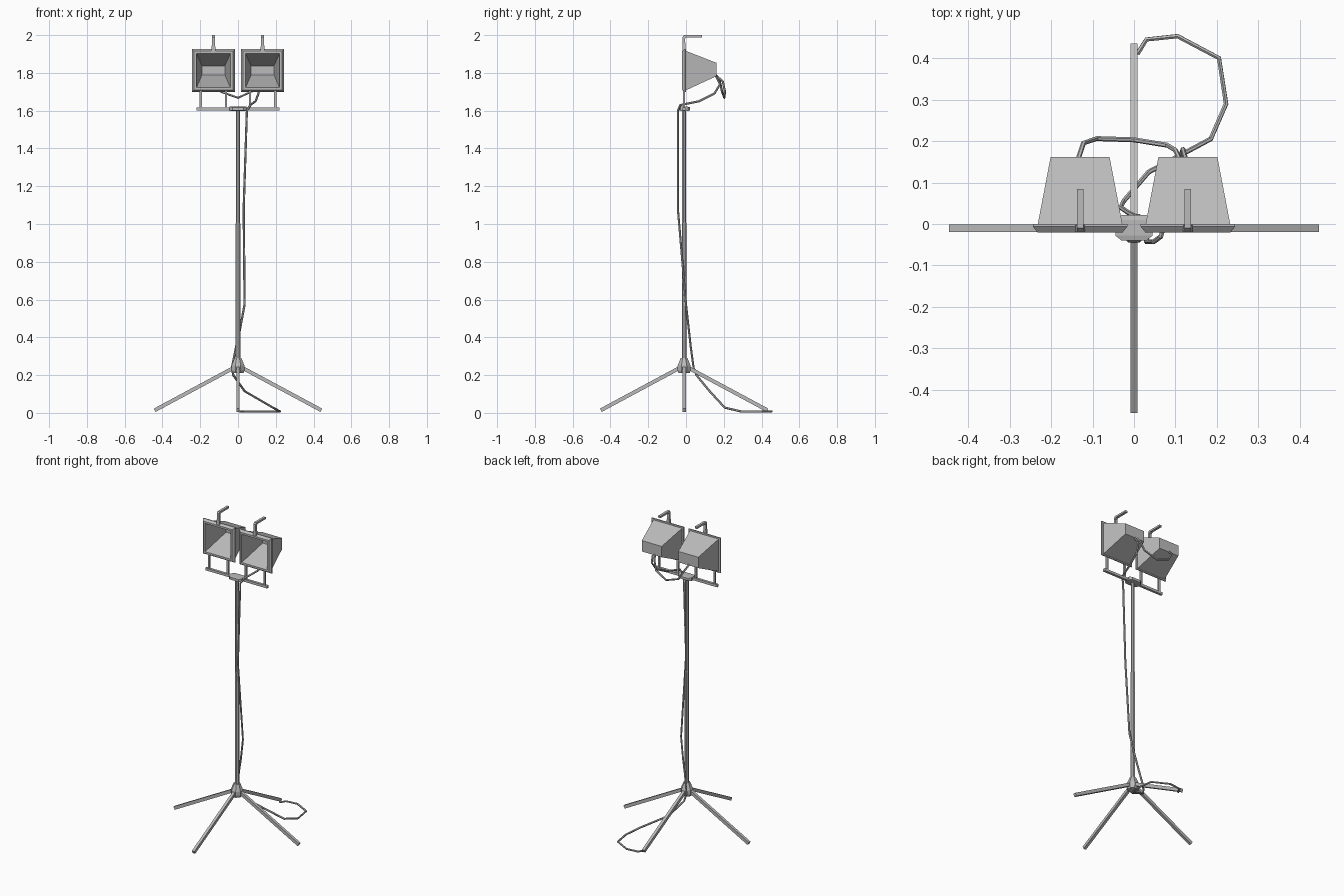
import bpy, bmesh, math
from mathutils import Vector

cube = bpy.data.objects.get("Cube")
if cube:
    bpy.data.objects.remove(cube, do_unlink=True)

AXIS = -0.01  # y of the stand's centre line


def material(name, value):
    m = bpy.data.materials.new(name)
    m.use_nodes = True
    colour = (value, value, value, 1)
    m.diffuse_color = colour
    m.node_tree.nodes["Principled BSDF"].inputs["Base Color"].default_value = colour
    return m


GREY = material("plain grey", 0.5)


def finish(name, bm):
    bmesh.ops.recalc_face_normals(bm, faces=bm.faces)
    me = bpy.data.meshes.new(name)
    bm.to_mesh(me)
    bm.free()
    me.materials.append(GREY)
    ob = bpy.data.objects.new(name, me)
    bpy.context.collection.objects.link(ob)
    return ob


def loft(name, rings):
    """Bridge equal rings of points and cap both ends."""
    bm = bmesh.new()
    loops = [[bm.verts.new(p) for p in ring] for ring in rings]
    n = len(loops[0])
    for a, b in zip(loops, loops[1:]):
        for i in range(n):
            j = (i + 1) % n
            bm.faces.new((a[i], a[j], b[j], b[i]))
    bm.faces.new(loops[0])
    bm.faces.new(loops[-1])
    return finish(name, bm)


def turned(name, profile, sides):
    """Upright part from (radius, height) pairs."""
    turn = [math.tau * (i + 0.5) / sides for i in range(sides)]
    return loft(name, [[(r * math.cos(t), AXIS + r * math.sin(t), z) for t in turn]
                       for r, z in profile])


def beam(name, start, end, width, height):
    """Rectangular bar between two points."""
    a, b = Vector(start), Vector(end)
    d = (b - a).normalized()
    up = Vector((0, 0, 1)) if abs(d.z) < 0.9 else Vector((0, 1, 0))
    side = d.cross(up).normalized() * width / 2
    rise = side.cross(d).normalized() * height / 2
    return loft(name, [[p + side + rise, p - side + rise, p - side - rise, p + side - rise]
                       for p in (a, b)])


def cable(name, points, radius=0.006):
    cu = bpy.data.curves.new(name, "CURVE")
    cu.dimensions = "3D"
    cu.bevel_depth = radius
    cu.bevel_resolution = 1
    cu.use_fill_caps = True
    sp = cu.splines.new("POLY")
    sp.points.add(len(points) - 1)
    for pt, co in zip(sp.points, points):
        pt.co = (*co, 1)
    sp.use_smooth = False
    cu.materials.append(GREY)
    ob = bpy.data.objects.new(name, cu)
    bpy.context.collection.objects.link(ob)


# Stand: pole, hub and four splayed legs
turned("pole", [(0.0135, 0.22), (0.0135, 1.0), (0.011, 1.01), (0.011, 1.61)], 8)
turned("leg_hub", [(0.032, 0.21), (0.037, 0.225), (0.037, 0.25), (0.02, 0.29)], 8)
for label, dx, dy in (("left", 1, 0), ("right", -1, 0), ("front", 0, -1), ("back", 0, 1)):
    beam(label + "_leg", (dx * 0.02, AXIS + dy * 0.02, 0.24),
         (dx * 0.441, AXIS + dy * 0.441, 0.014), 0.018, 0.02)

# Cross bar and its clamp
beam("cross_bar", (-0.22, AXIS, 1.61), (0.22, AXIS, 1.61), 0.016, 0.016)
loft("bar_clamp", [[(-w, y, z), (w, y, z), (w, y, z + h), (-w, y, z + h)]
                   for y, w, z, h in ((-0.04, 0.03, 1.602, 0.016), (-0.028, 0.045, 1.599, 0.022),
                                      (0.01, 0.045, 1.599, 0.022), (0.022, 0.03, 1.602, 0.016))])

# Lamps: outer shell, rim and hollow reflector in one loft of (y, half width, bottom, top)
LAMP = [(0.162, 0.071, 1.783, 1.853), (0.0, 0.102, 1.708, 1.916), (0.0, 0.114, 1.7, 1.926),
        (-0.006, 0.114, 1.7, 1.926), (-0.02, 0.103, 1.71, 1.915), (-0.02, 0.09, 1.722, 1.903),
        (0.15, 0.06, 1.79, 1.837)]
for label, x in (("left", 0.13), ("right", -0.13)):
    loft(label + "_lamp", [[(x - w, y, lo), (x + w, y, lo), (x + w, y, hi), (x - w, y, hi)]
                           for y, w, lo, hi in LAMP])
    for k, off in (("inner", -0.067), ("outer", 0.067)):
        px = x + math.copysign(off, x * off) if off > 0 else x - math.copysign(0.067, x)
        beam(f"{label}_{k}_post", (px, AXIS, 1.61), (px, AXIS, 1.712), 0.012, 0.012)
    # Bent handle on top of the lamp
    h = 0.008
    path = [(-0.018, 1.915, -0.002, 1.915, 0.012), (-0.018, 1.955, -0.003, 1.95, h),
            (-0.018, 1.99, -0.006, 1.98, h), (-0.01, 2.0, 0.002, 1.988, h),
            (0.085, 2.0, 0.085, 1.988, h)]
    loft(label + "_handle", [[(x - w, y0, z0), (x + w, y0, z0), (x + w, y1, z1), (x - w, y1, z1)]
                             for y0, z0, y1, z1, w in path])

# Cables
cable("lamp_link_cable", [(-0.135, 0.155, 1.79), (-0.122, 0.195, 1.755), (-0.09, 0.206, 1.7),
                          (0, 0.203, 1.668), (0.08, 0.19, 1.705), (0.1, 0.178, 1.76),
                          (0.11, 0.155, 1.79)])
cable("power_cable", [(0.125, 0.155, 1.79), (0.118, 0.18, 1.74), (0.108, 0.15, 1.69),
                      (0.093, 0.07, 1.65), (0.065, -0.03, 1.63), (0.047, -0.043, 1.6),
                      (0.03, -0.043, 1.08), (0.035, 0, 0.575), (0.01, 0.015, 0.44),
                      (-0.01, 0.025, 0.35), (-0.032, 0.04, 0.24), (-0.025, 0.055, 0.2),
                      (0.035, 0.125, 0.115), (0.185, 0.205, 0.028), (0.222, 0.29, 0.008),
                      (0.205, 0.4, 0.008), (0.105, 0.453, 0.008), (0.03, 0.445, 0.008),
                      (0.008, 0.41, 0.008)])
